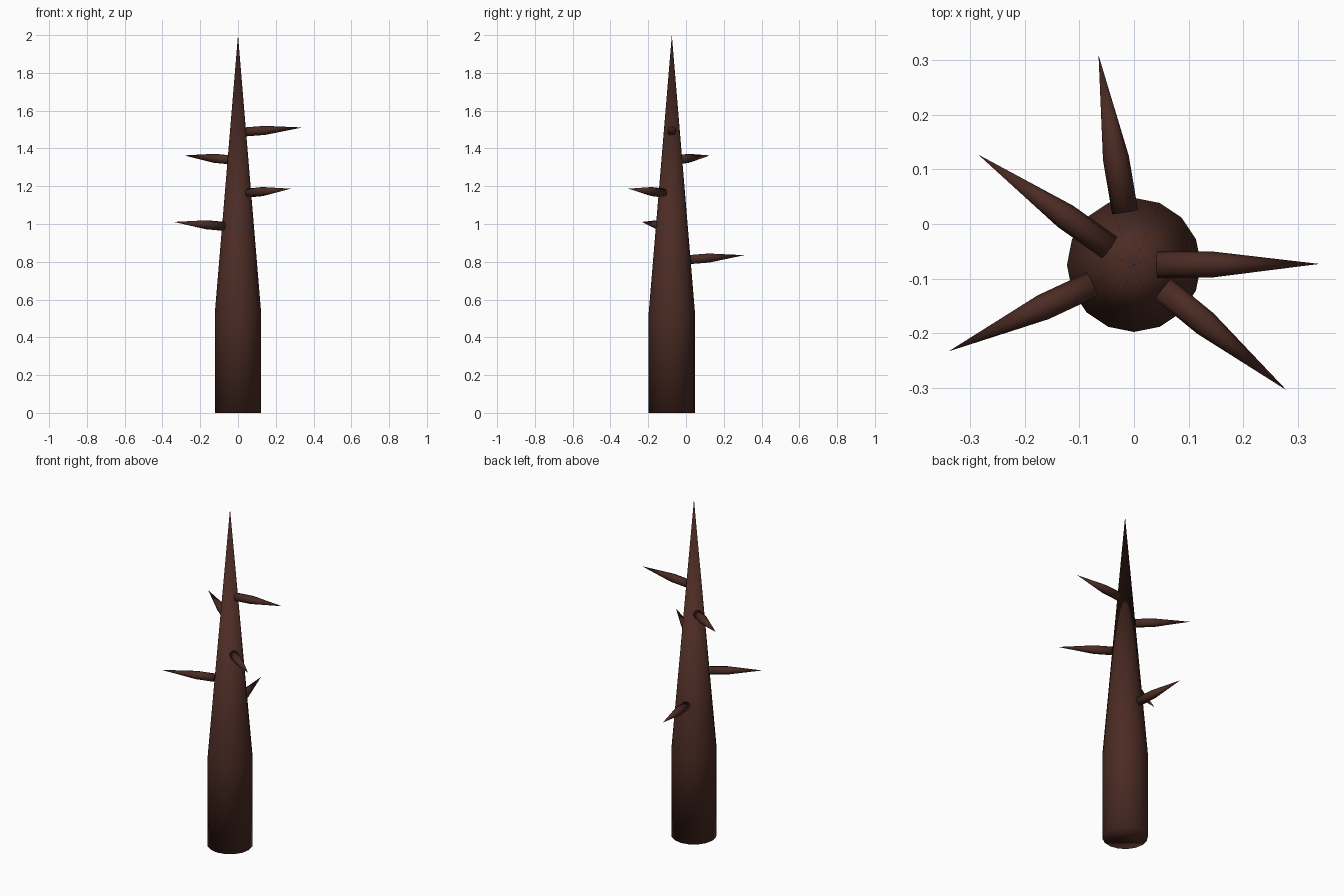
import bpy, bmesh
from math import sin, cos, pi, radians, hypot
from mathutils import Vector

if "Cube" in bpy.data.objects:
    bpy.data.objects.remove(bpy.data.objects["Cube"])

AXIS_Y = -0.075
TRUNK_R, SHOULDER, HEIGHT = 0.123, 0.525, 2.0

bark = bpy.data.materials.new("bark")
bark.diffuse_color = (0.07, 0.024, 0.017, 1)
bark.use_nodes = True
bark.node_tree.nodes["Principled BSDF"].inputs["Base Color"].default_value = bark.diffuse_color


def spike(name, base, tip, radius, straight, sides):
    """Capped cylinder that tapers to a point after the straight length."""
    base, tip = Vector(base), Vector(tip)
    length = (tip - base).length
    bm = bmesh.new()
    rings = [[bm.verts.new((radius * cos(2 * pi * i / sides),
                            radius * sin(2 * pi * i / sides), z))
              for i in range(sides)] for z in (0, straight)]
    point = bm.verts.new((0, 0, length))
    bm.faces.new(rings[0][::-1])
    for i in range(sides):
        j = (i + 1) % sides
        bm.faces.new((rings[0][i], rings[0][j], rings[1][j], rings[1][i]))
        bm.faces.new((rings[1][i], rings[1][j], point))
    for f in bm.faces:
        f.smooth = True
    mesh = bpy.data.meshes.new(name)
    bm.to_mesh(mesh)
    bm.free()
    mesh.materials.append(bark)
    obj = bpy.data.objects.new(name, mesh)
    obj.location = base
    obj.rotation_euler = (tip - base).to_track_quat('Z', 'Y').to_euler()
    bpy.context.collection.objects.link(obj)
    return obj


# Trunk
spike("trunk", (0, AXIS_Y, 0), (0, AXIS_Y, HEIGHT), TRUNK_R, SHOULDER, 16)

# Branches: start height, compass angle, reach of the tip from the trunk axis
branches = [(0.812, 99.6, 0.390), (0.988, 205, 0.375), (1.164, 320.6, 0.362),
            (1.340, 144.7, 0.350), (1.488, 0.3, 0.340)]
for n, (z, angle, reach) in enumerate(branches, 1):
    a = radians(angle)
    surface = TRUNK_R * (HEIGHT - z) / (HEIGHT - SHOULDER)
    out = Vector((cos(a), sin(a), 0))
    base = Vector((0, AXIS_Y, z)) + out * surface
    tip = Vector((0, AXIS_Y, z + 0.023)) + out * reach
    spike(f"branch_{n}", base, tip, 0.024, 0.1, 8)
